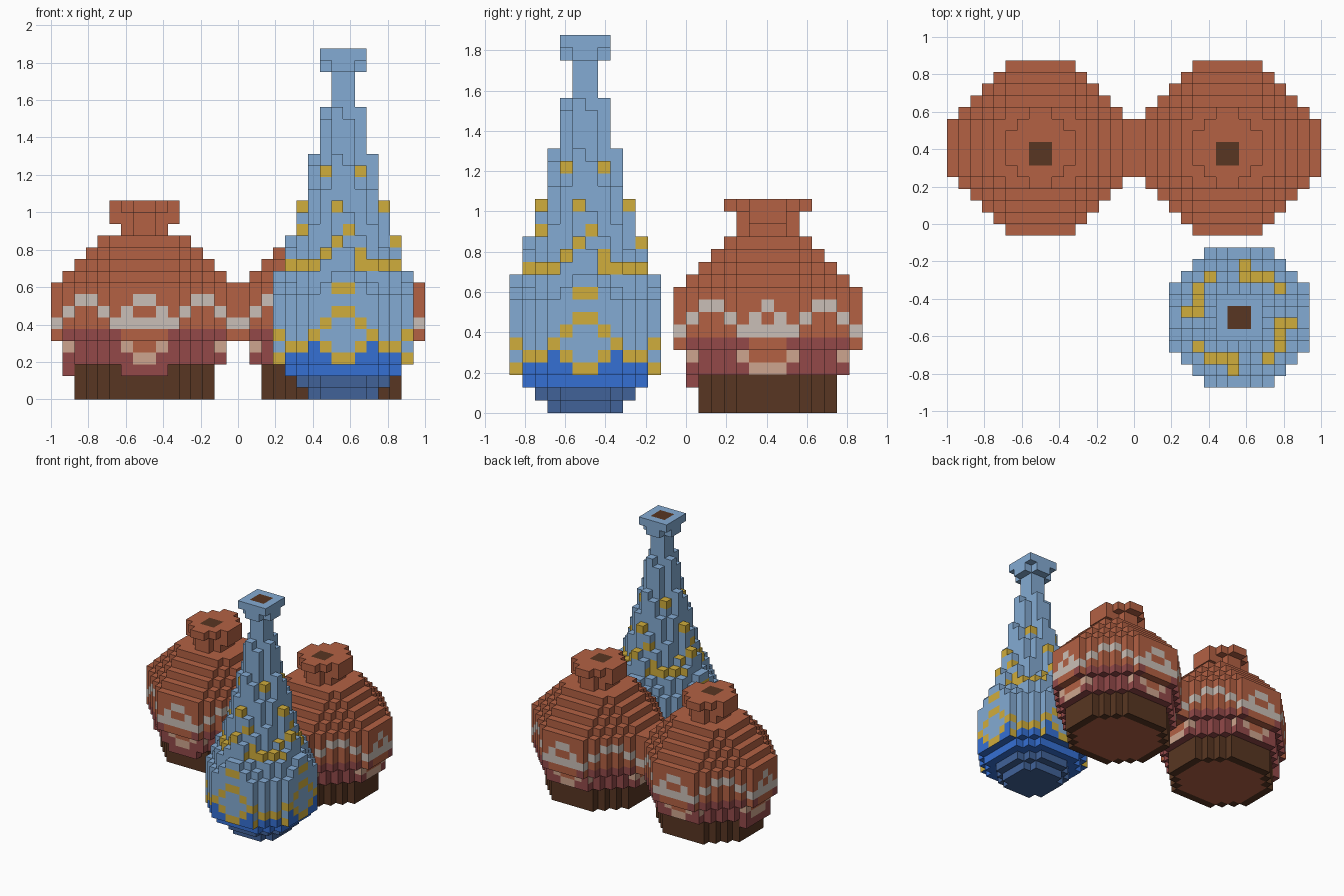
import bpy, bmesh

cube = bpy.data.objects.get("Cube")
if cube:
    bpy.data.objects.remove(cube, do_unlink=True)

U = 0.0625  # block size


def linear(c):
    c /= 255
    return c / 12.92 if c <= 0.04045 else ((c + 0.055) / 1.055) ** 2.4


PALETTE = {
    "terracotta": (179, 97, 68), "maroon": (147, 73, 73), "dark_brown": (88, 54, 34),
    "pale_grey": (202, 191, 183), "tan": (206, 165, 142), "light_blue": (132, 171, 211),
    "gold": (208, 173, 60), "bright_blue": (53, 112, 212), "slate_blue": (65, 98, 152),
}
NAMES = list(PALETTE)
MATERIALS = []
for name, rgb in PALETTE.items():
    mat = bpy.data.materials.new(name)
    mat.use_nodes = True
    col = tuple(linear(c) for c in rgb) + (1,)
    mat.diffuse_color = col
    bsdf = mat.node_tree.nodes["Principled BSDF"]
    bsdf.inputs["Base Color"].default_value = col
    bsdf.inputs["Roughness"].default_value = 0.9
    MATERIALS.append(mat)


# One layer of blocks: half widths per row, counted out from the middle row
def layer(rows, odd):
    cells = set()
    for j, w in enumerate(rows):
        for jj in (j, -j if odd else -1 - j):
            cells |= {(i, jj) for i in range(-w, w)}
    return cells


def octagon(half, flat, odd):
    return layer([min(half, half + flat - j) for j in range(half)], odd)


def mirrored(i):
    return i if i >= 0 else -1 - i


# Skin a set of blocks with its outer faces, coloured by a rule
def build(name, cells, centre, rule):
    bm = bmesh.new()
    verts = {}

    def vert(p):
        if p not in verts:
            verts[p] = bm.verts.new([c * U for c in p])
        return verts[p]

    for cell in sorted(cells):
        for axis in range(3):
            for side in (0, 1):
                n = [0, 0, 0]
                n[axis] = 2 * side - 1
                if tuple(c + d for c, d in zip(cell, n)) in cells:
                    continue
                a, b = (axis + 1) % 3, (axis + 2) % 3
                loop = []
                for s, t in ((0, 0), (1, 0), (1, 1), (0, 1)):
                    p = list(cell)
                    p[axis] += side
                    p[a] += s
                    p[b] += t
                    loop.append(vert(tuple(p)))
                face = bm.faces.new(loop if side else loop[::-1])
                face.material_index = NAMES.index(rule(cell, n))
    mesh = bpy.data.meshes.new(name)
    bm.to_mesh(mesh)
    bm.free()
    for mat in MATERIALS:
        mesh.materials.append(mat)
    obj = bpy.data.objects.new(name, mesh)
    obj.location = (centre[0] * U, centre[1] * U, 0)
    bpy.context.collection.objects.link(obj)


# Pots
POT_HALVES = [6, 6, 6, 7, 7, 8, 8, 8, 8, 8, 7, 6, 5, 4]
WAVE = {6: (0, 1, 2, 7), 7: (1, 3, 6), 8: (0, 4, 5)}


def pot_rule(cell, n):
    i, j, z = cell
    if n[2] > 0 and z == 16 and i in (-1, 0) and j in (-1, 0):
        return "dark_brown"
    if n[2] < 0 and z == 0 and (i, j) in octagon(5, 2, True):
        return "terracotta"
    sideways = n[0] != 0 or (n[2] != 0 and mirrored(i) > abs(j))
    m = abs(j) if sideways else mirrored(i)
    if z < 3:
        return "maroon" if (i, j) not in octagon(6, 2, True) else "dark_brown"
    if z < 6:
        wide = 1 if sideways else 0
        if n[2] == 0:
            if z == 3 and m <= wide or z == 4 and m in (wide + 1, 6):
                return "tan"
            if z == 4 and m <= wide:
                return "terracotta"
        return "terracotta" if z == 5 and (m <= 1 or m == 7) else "maroon"
    return "pale_grey" if n[2] == 0 and m in WAVE.get(z, ()) else "terracotta"


pot = {(i, j, z) for z, h in enumerate(POT_HALVES) for i, j in octagon(h, 2, True)}
# neck and flared rim
for z, rows in ((14, [2, 2, 1]), (15, [3, 3, 1]), (16, [3, 3, 2, 1])):
    pot |= {(i, j, z) for i, j in layer(rows, True)}
# lowered tabs on two sides of one pot
tabs = {(i, -6, 2) for i in range(-2, 2)} | {(-7, j, 2) for j in range(-2, 3)}
build("left_pot", pot, (8, 6), pot_rule)
build("right_pot", pot | tabs, (-8, 6), pot_rule)

# Tall bottle: each ring of upright slats has its own heights, turned four times
SLATS = [  # heights per ring, from the leftmost slat to the rightmost
    [28, 28],
    [20, 25, 24, 20],
    [15, 18, 21, 20, 18, 15],
    [11, 12, 13, 17, 16, 14, 12, 11],
    [0, 9, 11, 12, 14, 13, 11, 10, 9, 0],
    [0, 0, 0, 9, 10, 11, 11, 10, 9, 0, 0, 0],
]
GOLD_BELOW = {3: (0, 5), 4: (1, 3, 4), 5: (2, 5), 6: (1,), 7: (0,), 9: (0,)}
GOLD_ABOVE = {11: (-5, -4, -3, 1, 2, 3, 4), 12: (-2, 1), 13: (-1, 4),
              14: (-4, 0), 16: (-4, -1, 3), 19: (-2, 1)}


# Position along the side of the bottle that the direction (x, y) points to
def along(i, j, x, y):
    if x:
        return j if x > 0 else -1 - j
    return i if y < 0 else -1 - i


def outward(i, j):
    sx, sy = (1 if i >= 0 else -1), (1 if j >= 0 else -1)
    return (sx, 0) if mirrored(i) > mirrored(j) else (0, sy)


def slat_height(i, j):
    ring = max(mirrored(i), mirrored(j))
    return SLATS[ring][along(i, j, *outward(i, j)) + ring + 1]


def bottle_rule(cell, n):
    i, j, z = cell
    if n[2] > 0 and z == 29 and i in (-1, 0) and j in (-1, 0):
        return "dark_brown"
    s = along(i, j, *(outward(i, j) if n[2] else n[:2]))
    if z < 2:
        return "slate_blue"
    if n[2] >= 0 and (mirrored(s) in GOLD_BELOW.get(z, ()) or s in GOLD_ABOVE.get(z, ())):
        return "gold"
    return "bright_blue" if z < 4 or (z == 4 and mirrored(s) == 2) else "light_blue"


bottle = set()
for z in range(28):
    half = min(z + 3, 6)
    bottle |= {(i, j, z) for i, j in octagon(half, 2 if half > 4 else 1, False)
               if z < slat_height(i, j)}
# lip: cross-shaped support under a square cap
for z, rows in ((28, [2, 1]), (29, [2, 2])):
    bottle |= {(i, j, z) for i, j in layer(rows, False)}
build("tall_bottle", bottle, (9, -8), bottle_rule)
